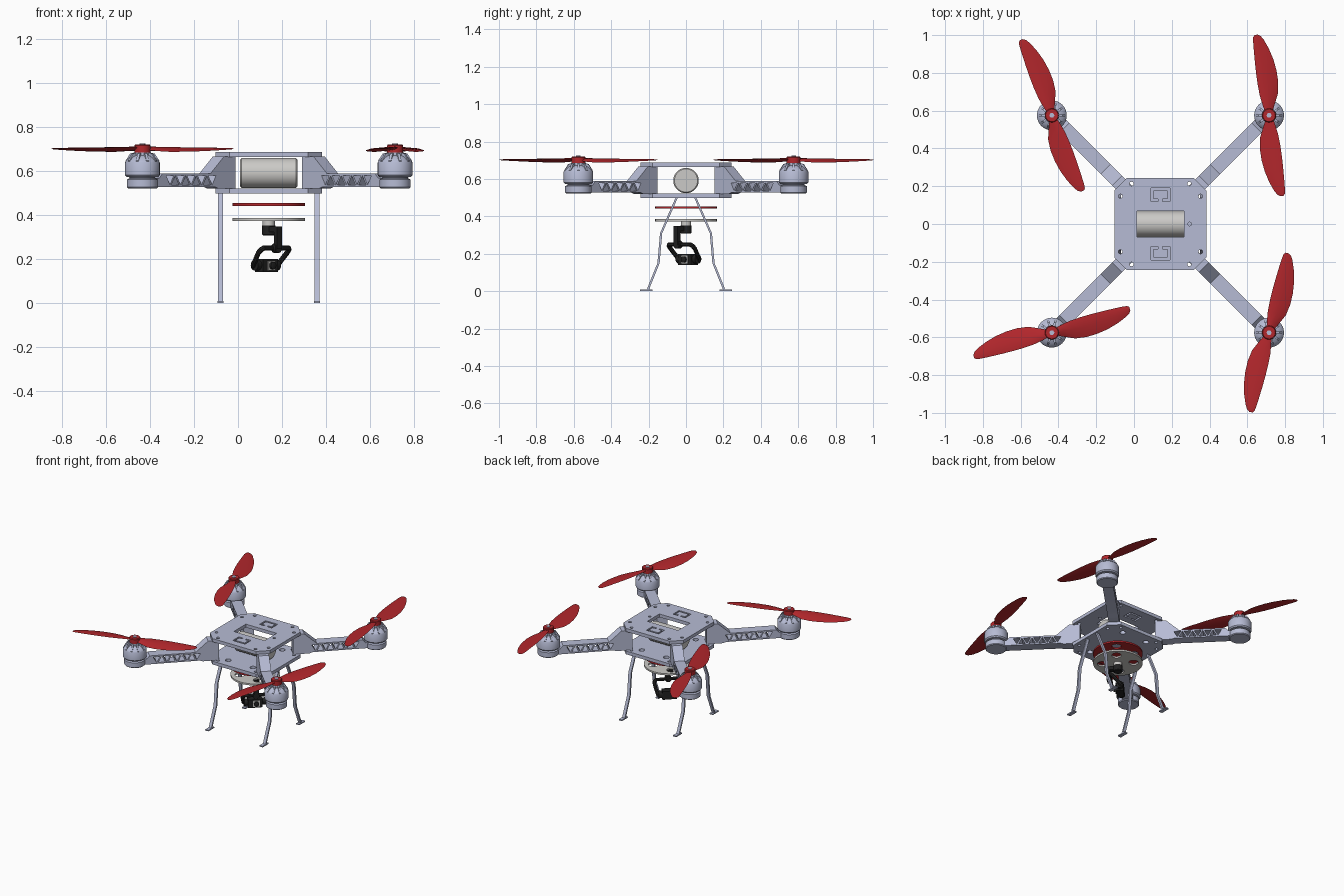
import bpy, bmesh
from math import sin, cos, pi, radians, tan
from mathutils import Matrix, Vector

if "Cube" in bpy.data.objects:
    bpy.data.objects.remove(bpy.data.objects["Cube"])

CX = 0.14  # body centre in x


def mat(name, rgb):
    m = bpy.data.materials.new(name)
    m.diffuse_color = (*rgb, 1)
    m.use_nodes = True
    m.node_tree.nodes["Principled BSDF"].inputs["Base Color"].default_value = m.diffuse_color
    return m


BLUE = mat("blue_grey_metal", (0.47, 0.50, 0.66))
RED = mat("red_plastic", (0.45, 0.02, 0.025))
BLACK = mat("black_plastic", (0.015, 0.015, 0.015))
SILVER = mat("silver", (0.6, 0.59, 0.57))


def finish(name, me, m, M=Matrix()):
    me.transform(M)
    me.materials.clear()
    me.materials.append(m)
    ob = bpy.data.objects.new(name, me)
    bpy.context.collection.objects.link(ob)
    bpy.ops.object.select_all(action='DESELECT')
    ob.select_set(True)
    bpy.context.view_layer.objects.active = ob
    bpy.ops.object.shade_smooth_by_angle(angle=radians(32))
    return ob


def from_curve(name, cu, m, M):
    tmp = bpy.data.objects.new("tmp", cu)
    bpy.context.collection.objects.link(tmp)
    dg = bpy.context.evaluated_depsgraph_get()
    me = bpy.data.meshes.new_from_object(tmp.evaluated_get(dg))
    bpy.data.objects.remove(tmp)
    return finish(name, me, m, M)


def add_spline(cu, pts, cyclic=True):
    s = cu.splines.new('POLY')
    s.points.add(len(pts) - 1)
    for p, q in zip(s.points, pts):
        p.co = (q[0], q[1], q[2] if len(q) > 2 else 0, 1)
    s.use_cyclic_u = cyclic


def plate(name, loops, thick, m, M=Matrix()):
    """Flat outline with holes, extruded evenly about local z = 0."""
    cu = bpy.data.curves.new(name, 'CURVE')
    cu.dimensions, cu.fill_mode, cu.extrude = '2D', 'BOTH', thick / 2
    for l in loops:
        add_spline(cu, l)
    return from_curve(name, cu, m, M)


def tube(name, pts, r, m, M=Matrix(), cyclic=False):
    cu = bpy.data.curves.new(name, 'CURVE')
    cu.dimensions, cu.bevel_depth, cu.bevel_resolution = '3D', r, 2
    cu.use_fill_caps = True
    add_spline(cu, pts, cyclic)
    return from_curve(name, cu, m, M)


def loft(name, rings, m, M=Matrix()):
    bm = bmesh.new()
    rows = [[bm.verts.new(p) for p in ring] for ring in rings]
    n = len(rows[0])
    for a, b in zip(rows, rows[1:]):
        for i in range(n):
            bm.faces.new((a[i], a[(i + 1) % n], b[(i + 1) % n], b[i]))
    bm.faces.new(rows[0][::-1])
    bm.faces.new(rows[-1])
    bmesh.ops.recalc_face_normals(bm, faces=bm.faces)
    me = bpy.data.meshes.new(name)
    bm.to_mesh(me)
    bm.free()
    return finish(name, me, m, M)


def circle(x, y, r, n=20):
    return [(x + r * cos(2 * pi * i / n), y + r * sin(2 * pi * i / n)) for i in range(n)]


def rect(x0, x1, y0, y1):
    return [(x0, y0), (x1, y0), (x1, y1), (x0, y1)]


def lathe(name, prof, m, M=Matrix(), n=32):
    return loft(name, [[(x, y, z) for x, y in circle(0, 0, r, n)] for r, z in prof], m, M)


def box(name, c, s, m, M=Matrix()):
    r = rect(c[0] - s[0] / 2, c[0] + s[0] / 2, c[1] - s[1] / 2, c[1] + s[1] / 2)
    return loft(name, [[(*p, c[2] + k * s[2] / 2) for p in r] for k in (-1, 1)], m, M)


T = Matrix.Translation
Rz = lambda a: Matrix.Rotation(a, 4, 'Z')

# Body plates: chamfered outline with bolt holes
a, b, c = 0.243, 0.243, 0.065
octagon = [(a, -b + c), (a, b - c), (a - c, b), (c - a, b), (-a, b - c), (-a, c - b), (c - a, -b), (a - c, -b)]
bolts = [circle(sx * x, sy * y, 0.011, 12) for x, y in ((0.153, 0.213), (0.212, 0.147)) for sx in (1, -1) for sy in (1, -1)]
slots = []
for s in (1, -1):  # C-shaped strap slots
    slots.append([(x, s * y) for x, y in ((-.05, .12), (-.012, .12), (-.012, .132), (-.038, .132), (-.038, .178),
                 (.038, .178), (.038, .132), (.012, .132), (.012, .12), (.05, .12), (.05, .19), (-.05, .19))])
plate("top_plate", [octagon, rect(-0.125, 0.125, -0.07, 0.07), circle(0.155, 0, 0.01, 12)] + bolts + slots,
      0.024, BLUE, T((CX, 0, 0.676)))
plate("bottom_plate", [octagon] + bolts + [circle(s * 0.1, t * 0.17, 0.02) for s in (1, -1) for t in (1, -1)],
      0.024, BLUE, T((CX, 0, 0.510)))

# Battery cylinder
lathe("battery", [(0.062, -0.13), (0.068, -0.124), (0.068, 0.124), (0.062, 0.13)], SILVER,
      T((CX, 0, 0.592)) @ Matrix.Rotation(pi / 2, 4, 'Y'), 40)

# Arms: tapered root and a truss of alternating triangles
arm = [(0.25, 0.521), (0.36, 0.521), (0.38, 0.528), (0.80, 0.528), (0.80, 0.568), (0.74, 0.568), (0.72, 0.59),
       (0.41, 0.59), (0.325, 0.666), (0.25, 0.666)]
tris = []
for i in range(9):
    r = 0.40 + i * 0.034
    lo, hi = (0.537, 0.580) if i % 2 else (0.580, 0.537)
    tris.append([(r - 0.024, lo), (r + 0.024, lo), (r, hi)])
up = Matrix.Rotation(pi / 2, 4, 'X')
# Propeller blade sections: along, straight edge, bulged edge, thickness, pitch in degrees
blade = [(0.02, -0.018, 0.022, 0.014, 14), (0.06, -0.025, 0.042, 0.013, 14), (0.11, -0.032, 0.066, 0.011, 12),
         (0.17, -0.034, 0.076, 0.010, 10), (0.23, -0.033, 0.076, 0.009, 9), (0.29, -0.030, 0.069, 0.008, 8),
         (0.35, -0.026, 0.054, 0.007, 7), (0.40, -0.022, 0.035, 0.006, 6), (0.422, -0.018, 0.022, 0.005, 5),
         (0.432, -0.010, 0.008, 0.003, 5)]


def section(u, v0, v1, t, pitch):
    pts = []
    for f, h in ((0, 0), (0.2, .5), (0.5, .6), (0.8, .35), (1, 0), (0.8, -.2), (0.5, -.3), (0.2, -.3)):
        v = v0 + (v1 - v0) * f
        pts.append((u, -v, t * h - v * tan(radians(pitch))))
    return pts


corners = [("back_left", -1, 1, 112), ("back_right", 1, 1, 99), ("front_left", -1, -1, 17), ("front_right", 1, -1, 77)]
for name, sx, sy, prop in corners:
    yaw = {(1, 1): 45, (-1, 1): 135, (-1, -1): 225, (1, -1): 315}[(sx, sy)]
    plate(name + "_arm", [arm] + tris, 0.072, BLUE, T((CX, 0, 0)) @ Rz(radians(yaw)) @ up)
    # Motor mount, bell, cooling ribs
    P = T((CX + sx * 0.575, sy * 0.575, 0))
    lathe(name + "_motor_mount", [(0.066, 0.522), (0.071, 0.527), (0.071, 0.562), (0.06, 0.567)], BLUE, P)
    lathe(name + "_motor", [(0.058, 0.56), (0.058, 0.572), (0.072, 0.574), (0.079, 0.582), (0.079, 0.640),
                            (0.074, 0.648), (0.058, 0.664), (0.040, 0.672), (0.040, 0.686)], BLUE, P)
    for i in range(10):
        rib = [(0.038, 0.66), (0.075, 0.64), (0.077, 0.648), (0.056, 0.680), (0.038, 0.684)]
        plate(name + "_motor_rib", [rib], 0.012, BLUE, P @ Rz(2 * pi * i / 10) @ up)
    # Propeller
    lathe(name + "_propeller_hub", [(0.030, 0.680), (0.037, 0.684), (0.037, 0.716), (0.033, 0.721)], RED, P, 24)
    lathe(name + "_propeller_nut", [(0.014, 0.715), (0.014, 0.725)], BLUE, P, 6)
    for k in (0, 180):
        loft(name + "_propeller_blade", [section(*s) for s in blade], RED, P @ T((0, 0, 0.702)) @ Rz(radians(prop + k)))

# Landing legs: bent flat strips with feet
side = Matrix(((0, 0, 1, 0), (1, 0, 0, 0), (0, 1, 0, 0), (0, 0, 0, 1)))
path = [(0.05, 0.50), (0.133, 0.31), (0.147, 0.15), (0.205, 0.006)]
for sx in (-1, 1):
    for sy in (-1, 1):
        x = CX + sx * 0.22
        n = ("back" if sy > 0 else "front") + ("_right" if sx > 0 else "_left")
        strip = [(sy * (y - 0.006), z) for y, z in path] + [(sy * (y + 0.006), z) for y, z in path[::-1]]
        plate(n + "_leg", [strip], 0.022, BLUE, T((x, 0, 0)) @ side)
        box(n + "_foot", (x, sy * 0.213, 0.004), (0.026, 0.068, 0.008), BLUE)

# Round camera mount plates
holes = [circle(0.105 * cos(t * pi / 2 + pi / 4), 0.105 * sin(t * pi / 2 + pi / 4), 0.032, 24) for t in range(4)]
plate("upper_mount_disc", [circle(0, 0, 0.165, 64)] + holes, 0.012, RED, T((CX, 0, 0.448)))
plate("lower_mount_disc", [circle(0, 0, 0.165, 64)] + holes, 0.012, SILVER, T((CX, 0, 0.380)))

# Gimbal, turned toward the front right
G = T((CX, 0, 0)) @ Rz(pi / 4)
lathe("gimbal_yaw_motor_cap", [(0.028, 0.352), (0.028, 0.375)], SILVER, G, 24)
lathe("gimbal_yaw_motor", [(0.026, 0.308), (0.030, 0.312), (0.030, 0.352)], BLACK, G, 24)
box("gimbal_top_arm", (-0.005, -0.035, 0.335), (0.032, 0.075, 0.026), BLACK, G)
box("gimbal_drop_arm", (-0.005, -0.064, 0.297), (0.032, 0.020, 0.102), BLACK, G)
tube("gimbal_yoke", [(-.08, -.048, .25), (.08, -.048, .25), (.09, -.04, .242), (.092, -.025, .228), (.078, .022, .172),
                     (.066, .03, .163), (-.066, .03, .163), (-.078, .022, .172), (-.092, -.025, .228), (-.09, -.04, .242)],
     0.012, BLACK, G, True)
lathe("gimbal_roll_motor", [(0.022, -0.014), (0.022, 0.014)], BLACK,
      G @ T((-0.005, -0.055, 0.25)) @ Matrix.Rotation(pi / 2, 4, 'X'), 24)
for s in (-1, 1):
    lathe("gimbal_pitch_motor", [(0.024, -0.012), (0.024, 0.012)], BLACK,
          G @ T((s * 0.062, 0.018, 0.172)) @ Matrix.Rotation(pi / 2, 4, 'Y'), 24)

# Camera
box("camera_body", (0, 0.015, 0.170), (0.096, 0.052, 0.060), BLACK, G)
box("camera_front_panel", (0.005, -0.013, 0.170), (0.046, 0.006, 0.044), SILVER, G)
lathe("camera_lens", [(0.017, 0), (0.017, 0.012), (0.013, 0.014)], BLACK,
      G @ T((0.005, -0.015, 0.170)) @ Matrix.Rotation(pi / 2, 4, 'X'), 24)
